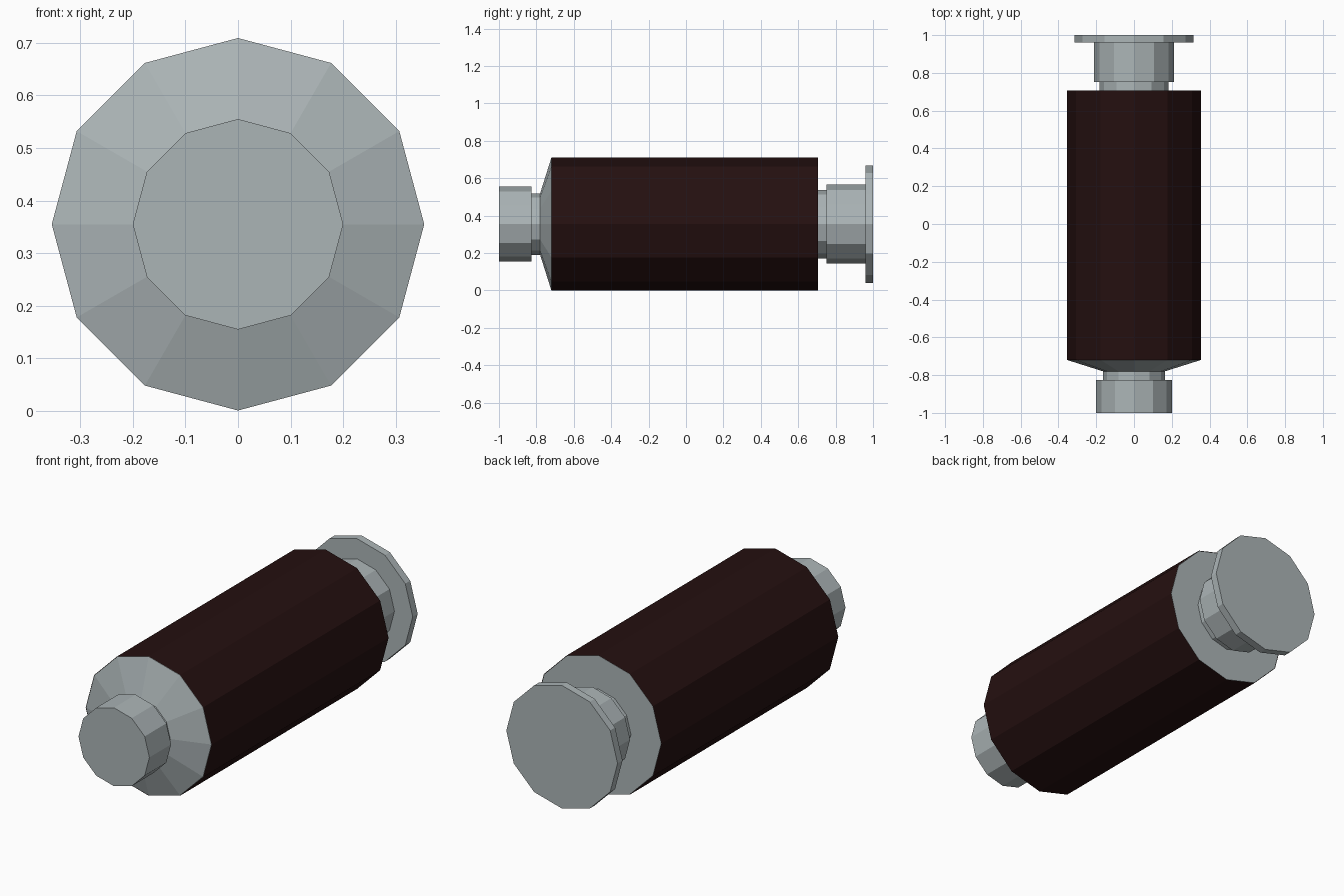
import bpy, bmesh, math

if "Cube" in bpy.data.objects:
    bpy.data.objects.remove(bpy.data.objects["Cube"])

SIDES = 12
AXIS_Z = 0.355


def material(name, rgb):
    m = bpy.data.materials.new(name)
    m.diffuse_color = (*rgb, 1.0)
    m.use_nodes = True
    m.node_tree.nodes["Principled BSDF"].inputs["Base Color"].default_value = m.diffuse_color
    return m


steel = material("grey_steel", (0.41, 0.46, 0.47))
dark = material("dark_maroon", (0.018, 0.005, 0.005))


def lathe(name, profile, mat, caps=True):
    """Spin (y, radius) points around the lengthwise axis."""
    bm = bmesh.new()
    rings = []
    for y, r in profile:
        rings.append([bm.verts.new((r * math.sin(2 * math.pi * i / SIDES), y,
                                    AXIS_Z + r * math.cos(2 * math.pi * i / SIDES)))
                      for i in range(SIDES)])
    for a, b in zip(rings, rings[1:]):
        for i in range(SIDES):
            j = (i + 1) % SIDES
            bm.faces.new((a[i], b[i], b[j], a[j]))
    if caps:
        bm.faces.new(rings[0])
        bm.faces.new(rings[-1])
    bmesh.ops.recalc_face_normals(bm, faces=bm.faces)
    me = bpy.data.meshes.new(name)
    bm.to_mesh(me)
    bm.free()
    me.materials.append(mat)
    ob = bpy.data.objects.new(name, me)
    bpy.context.collection.objects.link(ob)
    return ob


# Steel body: front knob, neck, cone, barrel, rear neck, rear collar, flange
lathe("steel_body", [
    (-1.0, 0.2), (-0.825, 0.2), (-0.825, 0.164), (-0.78, 0.164),
    (-0.72, 0.354), (0.705, 0.354), (0.705, 0.183), (0.752, 0.183),
    (0.752, 0.211), (0.96, 0.211), (0.96, 0.314), (1.0, 0.314),
], steel)

# Dark sleeve wrapped around the barrel
lathe("dark_sleeve", [(-0.72, 0.3555), (0.706, 0.3555)], dark, caps=False)
